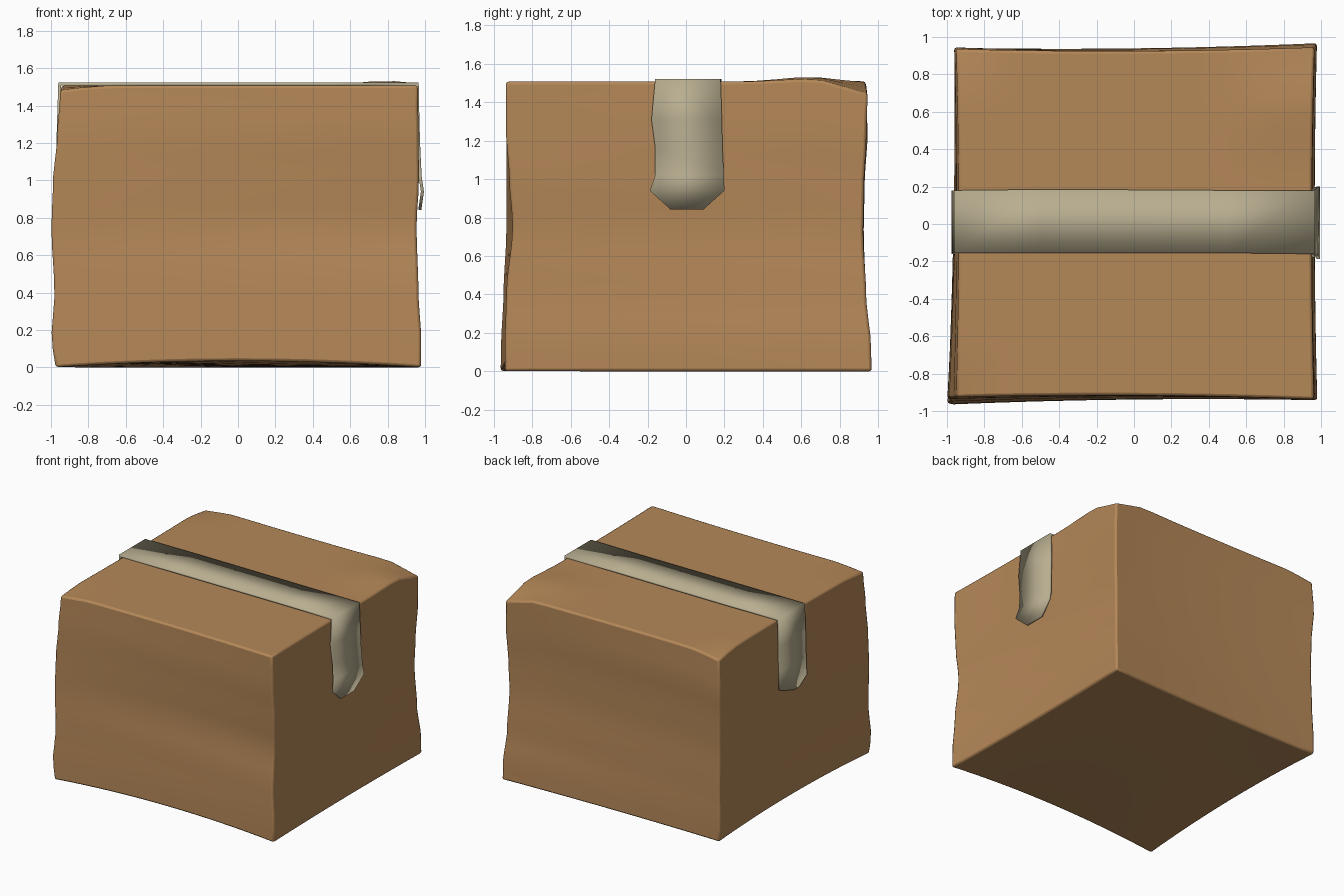
import bpy, bmesh, math

if "Cube" in bpy.data.objects:
    bpy.data.objects.remove(bpy.data.objects["Cube"])


def material(name, color):
    m = bpy.data.materials.new(name)
    m.diffuse_color = (*color, 1)
    m.use_nodes = True
    m.node_tree.nodes["Principled BSDF"].inputs["Base Color"].default_value = m.diffuse_color
    return m


def finish(bm, name, mat):
    bmesh.ops.recalc_face_normals(bm, faces=bm.faces)
    me = bpy.data.meshes.new(name)
    bm.to_mesh(me)
    bm.free()
    ob = bpy.data.objects.new(name, me)
    bpy.context.collection.objects.link(ob)
    me.materials.append(mat)
    return ob


def smooth(ob):
    bpy.ops.object.select_all(action='DESELECT')
    ob.select_set(True)
    bpy.context.view_layer.objects.active = ob
    bpy.ops.object.shade_smooth_by_angle(angle=math.radians(35))


cardboard = material("cardboard brown", (0.462, 0.246, 0.098))
tape_mat = material("tape beige", (0.479, 0.423, 0.279))

# Worn outline of the four upright edges: x and y at each height
LEVELS = [0, .15, .4, .75, 1.0, 1.25, 1.5]
EDGES = {
    (-1, -1): ([-.975, -.998, -.982, -.998, -.99, -.967, -.95],
               [-.965, -.962, -.95, -.935, -.935, -.935, -.925]),
    (1, -1): ([.98, .98, .965, .955, .968, .965, .962],
              [-.942, -.942, -.935, -.902, -.92, -.937, -.937]),
    (1, 1): ([.978, .978, .96, .948, .956, .967, .965],
             [.967, .962, .938, .922, .926, .938, .945]),
    (-1, 1): ([-.958, -.96, -.952, -.948, -.952, -.962, -.95],
              [.942, .942, .935, .925, .93, .945, .935]),
}


def sample(vals, z):
    for i in range(len(LEVELS) - 1):
        if z <= LEVELS[i + 1]:
            t = (z - LEVELS[i]) / (LEVELS[i + 1] - LEVELS[i])
            t = t * t * (3 - 2 * t)
            return vals[i] + (vals[i + 1] - vals[i]) * t
    return vals[-1]


def bump(u, v, cu, cv, r):
    return math.exp(-((u - cu) ** 2 + (v - cv) ** 2) / (r * r))


# Box: a gridded cube bent to the worn edges, with dented top corners
bm = bmesh.new()
bmesh.ops.create_cube(bm, size=2)
bmesh.ops.subdivide_edges(bm, edges=bm.edges[:], cuts=15, use_grid_fill=True)
for p in bm.verts:
    u, v, w = p.co
    h = (w + 1) / 2
    x = y = 0
    for (cu, cv), (xs, ys) in EDGES.items():
        k = (1 + cu * u) * (1 + cv * v) / 4
        x += k * sample(xs, h * 1.5)
        y += k * sample(ys, h * 1.5)
    x -= .013 * u * (1 - v * v)
    y -= .015 * v * (1 - u * u)
    top = 1.507 + .026 * bump(u, v, .82, .68, .22)
    top -= .025 * bump(u, v, -1, -1, .14) + .035 * bump(u, v, -1, 1, .14)
    top -= .065 * bump(u, v, 1, 1, .16)
    bottom = .035 * (1 - u * u) * ((1 - v) / 2) ** 3
    bottom += .025 * (1 - v * v) * ((1 - u) / 2) ** 3
    p.co = (x, y, bottom + (top - bottom) * h)
box = finish(bm, "box", cardboard)
bev = box.modifiers.new("worn edges", 'BEVEL')
bev.width = .014
bev.segments = 2
bev.limit_method = 'ANGLE'
bev.angle_limit = math.radians(45)
smooth(box)

# Tape: one strip over the top and down both sides: x, z, y from, y to
ROWS = [
    (-.968, .885, -.06, .01), (-.967, .945, -.16, .18), (-.965, 1.1, -.155, .18),
    (-.96, 1.3, -.155, .18), (-.953, 1.514, -.155, .18),
    (-.5, 1.514, -.155, .185), (0, 1.514, -.155, .183), (.5, 1.514, -.155, .18),
    (.958, 1.514, -.16, .18), (.962, 1.31, -.18, .187), (.967, 1.16, -.16, .19),
    (.974, 1.02, -.16, .197), (.986, .94, -.188, .2), (.972, .842, -.08, .09),
]
bm = bmesh.new()
rows = [(bm.verts.new((x, a, z)), bm.verts.new((x, b, z))) for x, z, a, b in ROWS]
for (a, b), (c, d) in zip(rows, rows[1:]):
    bm.faces.new((a, b, d, c))
tape = finish(bm, "tape", tape_mat)
sol = tape.modifiers.new("thickness", 'SOLIDIFY')
sol.thickness = .016
sol.offset = 0
sol.use_even_offset = True
smooth(tape)
